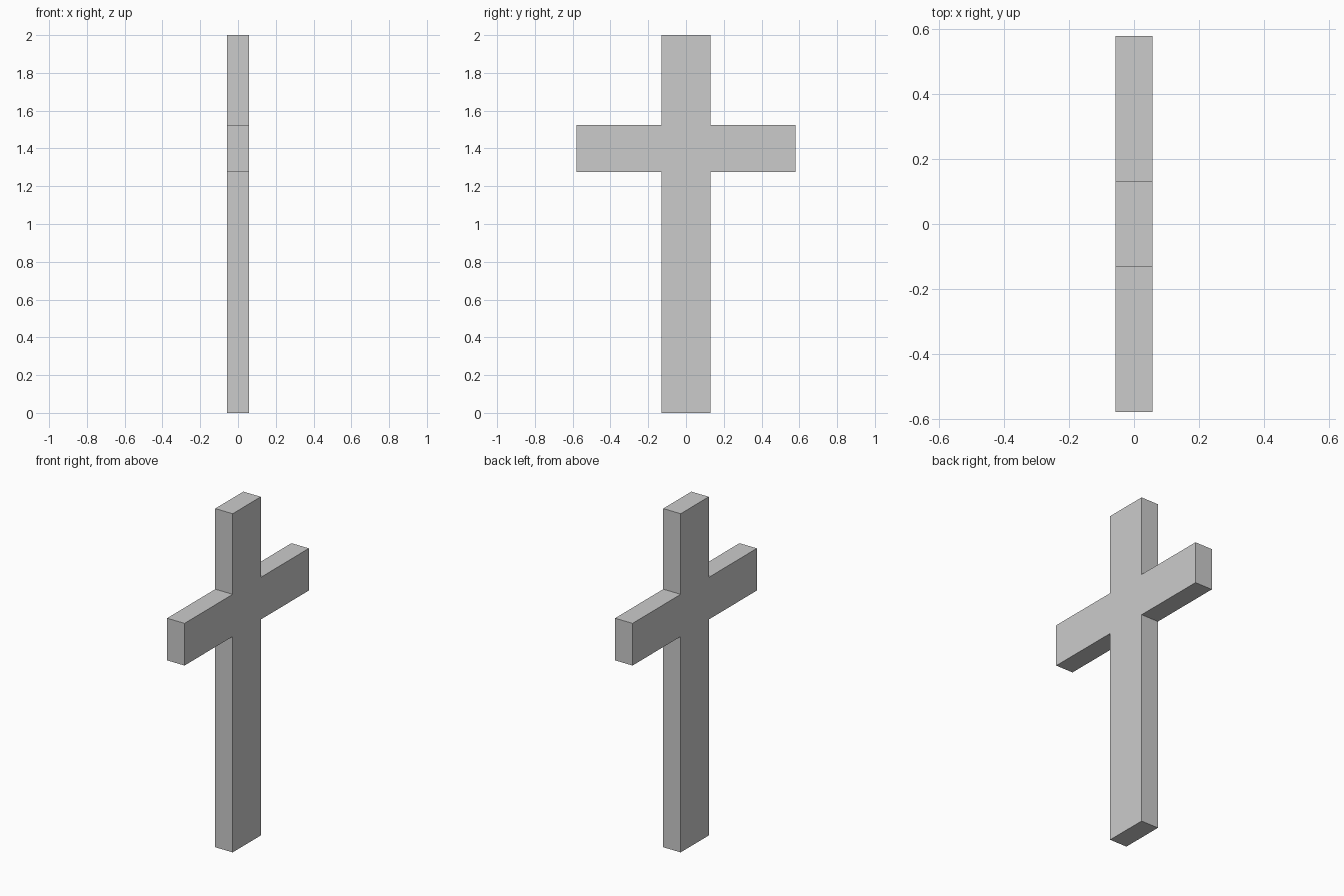
import bpy, bmesh

if "Cube" in bpy.data.objects:
    bpy.data.objects.remove(bpy.data.objects["Cube"])

HALF_DEPTH = 0.057
SHAFT, ARM = 0.131, 0.58       # half widths along y
LOW, HIGH, TOP = 1.275, 1.524, 2.0

# Cross outline: right half, then mirrored to the left
right = [(SHAFT, 0), (SHAFT, LOW), (ARM, LOW), (ARM, HIGH), (SHAFT, HIGH), (SHAFT, TOP)]
outline = right + [(-y, z) for y, z in reversed(right)]

# Extrude the outline through the thickness
bm = bmesh.new()
face = bm.faces.new([bm.verts.new((-HALF_DEPTH, y, z)) for y, z in outline])
ext = bmesh.ops.extrude_face_region(bm, geom=[face], use_keep_orig=True)
verts = [g for g in ext["geom"] if isinstance(g, bmesh.types.BMVert)]
bmesh.ops.translate(bm, verts=verts, vec=(2 * HALF_DEPTH, 0, 0))
bmesh.ops.recalc_face_normals(bm, faces=bm.faces)

mesh = bpy.data.meshes.new("cross")
bm.to_mesh(mesh)
bm.free()
bpy.context.collection.objects.link(bpy.data.objects.new("cross", mesh))
